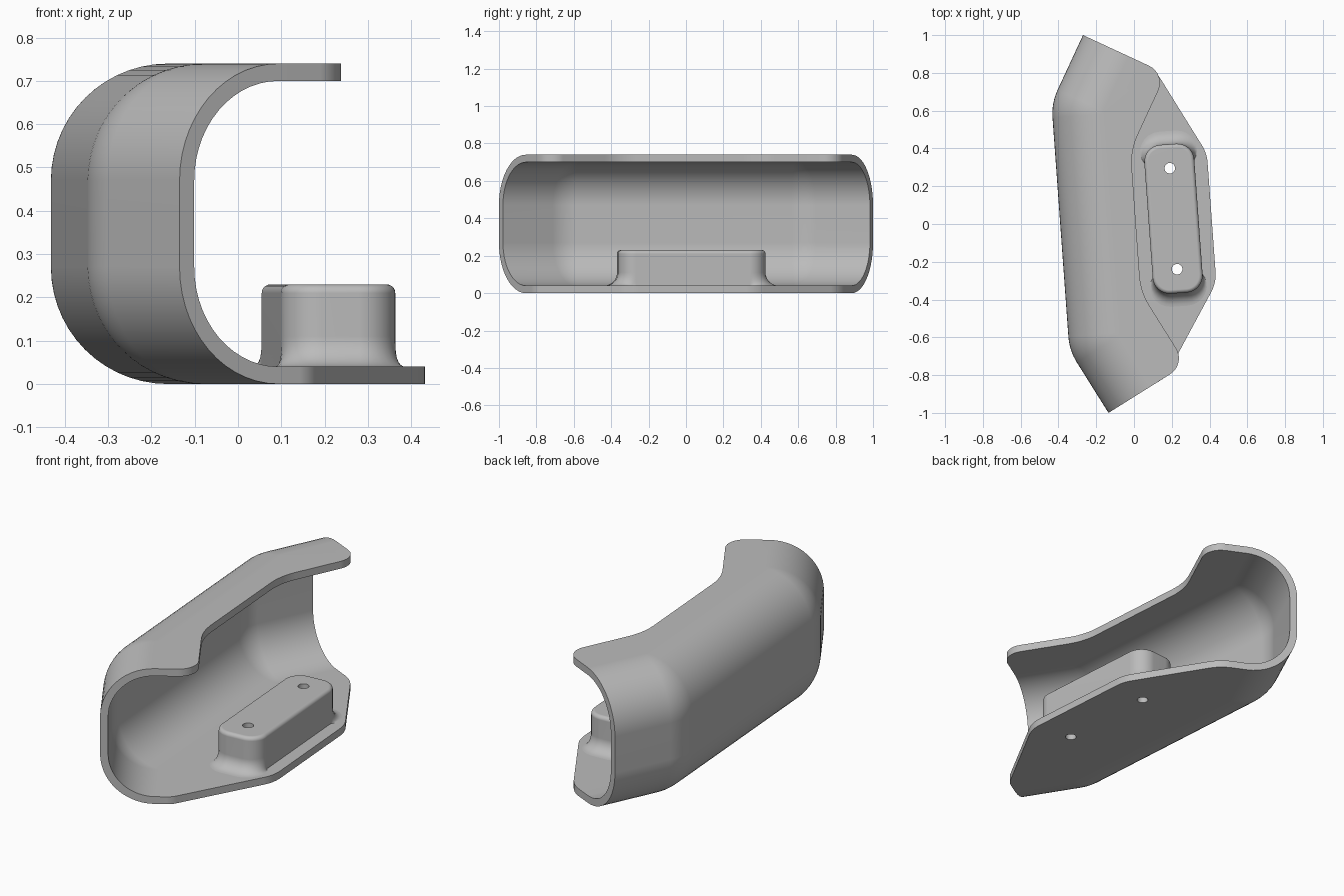
import bpy, bmesh, math
from mathutils import Vector, Matrix

if "Cube" in bpy.data.objects:
    bpy.data.objects.remove(bpy.data.objects["Cube"])

HEIGHT, WALL, BEND = 0.74, 0.04, 0.27
TILT = math.radians(4.15)

grey = bpy.data.materials.new("plain_grey")
grey.use_nodes = True
grey.diffuse_color = (0.5, 0.5, 0.5, 1)
grey.node_tree.nodes["Principled BSDF"].inputs["Base Color"].default_value = (0.5, 0.5, 0.5, 1)


def fillet(a, c, b, r, steps=8):
    """Round the corner c between a and b; gives (point, direction to arc centre)."""
    u, v = (a - c).normalized(), (b - c).normalized()
    half = u.angle(v) / 2
    centre = c + (u + v).normalized() * r / math.sin(half)
    start = c + u * r / math.tan(half) - centre
    end = c + v * r / math.tan(half) - centre
    turn = start.angle_signed(end)
    out = []
    for i in range(steps + 1):
        d = Matrix.Rotation(-turn * i / steps, 2) @ start
        out.append((centre + d, -d / r))
    return out


def make_object(name, bm):
    bmesh.ops.recalc_face_normals(bm, faces=bm.faces)
    mesh = bpy.data.meshes.new(name)
    bm.to_mesh(mesh)
    bm.free()
    ob = bpy.data.objects.new(name, mesh)
    bpy.context.collection.objects.link(ob)
    mesh.materials.append(grey)
    return ob


def strip(bm, a, b):
    for i in range(len(a) - 1):
        bm.faces.new((a[i], a[i + 1], b[i + 1], b[i]))


def arc(n):
    return [math.pi / 2 * i / n for i in range(n + 1)]


# Plan path of the back wall, with rounded bends
path = [Vector(p) for p in ((-0.27, 1.0), (-0.437, 0.64), (-0.342, -0.67), (-0.135, -1.0))]


def inward(a, b):
    d = (b - a).normalized()
    return Vector((-d.y, d.x))


n_back, n_front = inward(path[0], path[1]), inward(path[2], path[3])
rows = [(path[0], n_back)]
rows += fillet(path[0], path[1], path[2], 0.3)
rows += fillet(path[1], path[2], path[3], 0.3)
rows.append((path[3], n_front))


def profile(r):
    """C section as (inset, height) pairs from bottom to top."""
    low = [(BEND - r * math.sin(a), BEND - r * math.cos(a)) for a in arc(14)]
    return low + [(d, HEIGHT - z) for d, z in reversed(low)]


def outline(corners):
    """Free edge of a lip, with every corner rounded."""
    pts = [path[0]] + [Vector(c[:2]) for c in corners] + [path[3]]
    out = []
    for i, c in enumerate(corners):
        out += [p for p, _ in fillet(pts[i], pts[i + 1], pts[i + 2], c[2])]
    return out


lower_edge = outline([(0.105, 0.826, 0.2), (0.386, 0.374, 0.2),
                      (0.436, -0.31, 0.2), (0.166, -0.812, 0.1)])
tip_back = path[0] + n_back * 0.485
tip_front = path[3] + n_front * 0.485
upper_edge = outline([(*tip_back, 0.1), (-0.018, 0.39, 0.35),
                      (0.036, -0.36, 0.35), (*tip_front, 0.1)])

# Curved shell with flat lips
bm = bmesh.new()
skins = []
for r in (BEND, BEND - WALL):
    skin = [[bm.verts.new((*(p + n * d), z)) for d, z in profile(r)] for p, n in rows]
    for i in range(len(skin) - 1):
        strip(bm, skin[i], skin[i + 1])
    skins.append(skin)
outer, inner = skins
for end in (0, -1):
    strip(bm, outer[end], inner[end])
for j, edge in ((0, lower_edge), (-1, upper_edge)):
    rims = []
    for skin in skins:
        z = skin[0][j].co.z
        free = [bm.verts.new((*p, z)) for p in edge]
        bm.faces.new([row[j] for row in skin] + free[::-1])
        rims.append([skin[0][j]] + free + [skin[-1][j]])
    strip(bm, *rims)
shell = make_object("shell", bm)

# Raised mounting pad, flared at its two ends
HALF_W, HALF_L, CORNER, FLARE, ROUND, PAD_TOP = 0.1325, 0.395, 0.09, 0.07, 0.02, 0.23
PAD_CENTRE = Vector((0.209, 0.028))
turn = Matrix.Rotation(TILT, 2)
ring = []
for k, (sx, sy) in enumerate(((1, 1), (-1, 1), (-1, -1), (1, -1))):
    c = Vector((sx * (HALF_W - CORNER), sy * (HALF_L - CORNER)))
    for a in arc(8):
        n = Vector((math.cos(a + k * math.pi / 2), math.sin(a + k * math.pi / 2)))
        ring.append((c + n * CORNER, n))

layers = [(FLARE, 0, WALL / 2)]
layers += [(FLARE * (1 - math.sin(a)), 0, WALL + FLARE * (1 - math.cos(a))) for a in arc(8)]
layers += [(0, -ROUND * (1 - math.cos(a)), PAD_TOP - ROUND + ROUND * math.sin(a)) for a in arc(5)]
bm = bmesh.new()
loops = []
for flare, grow, z in layers:
    loop = [bm.verts.new((*(PAD_CENTRE + turn @ (p + n * (flare * abs(n.y) + grow))), z))
            for p, n in ring]
    loops.append(loop)
for a, b in zip(loops, loops[1:]):
    strip(bm, a + a[:1], b + b[:1])
bm.faces.new(loops[0])
bm.faces.new(loops[-1])
pad = make_object("mounting_pad", bm)

# Screw holes through the pad and the lower lip
bm = bmesh.new()
for side in (1, -1):
    spot = PAD_CENTRE + turn @ Vector((0, side * 0.268))
    bmesh.ops.create_cone(bm, cap_ends=True, segments=32, radius1=0.028, radius2=0.028,
                          depth=1, matrix=Matrix.Translation((*spot, 0)))
drill = make_object("hole_cutter", bm)
drill.hide_render = True

for ob in (shell, pad):
    bpy.ops.object.select_all(action='DESELECT')
    ob.select_set(True)
    bpy.context.view_layer.objects.active = ob
    cut = ob.modifiers.new("holes", 'BOOLEAN')
    cut.operation, cut.solver, cut.object = 'DIFFERENCE', 'EXACT', drill
    bpy.ops.object.modifier_apply(modifier=cut.name)
    bpy.ops.object.shade_smooth_by_angle(angle=math.radians(35))
    soft = ob.modifiers.new("even_normals", 'WEIGHTED_NORMAL')
    soft.keep_sharp = True
bpy.data.objects.remove(drill)
